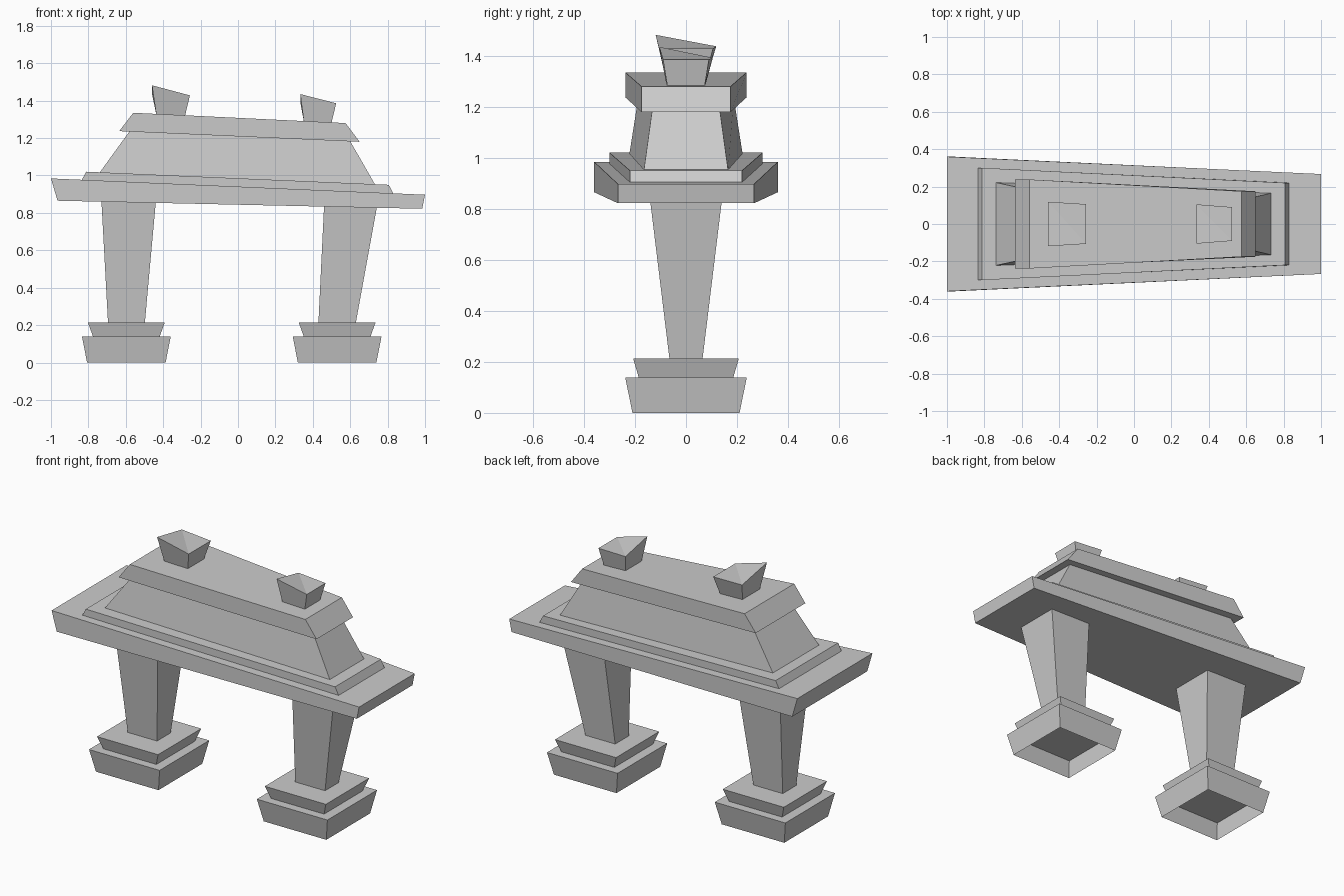
import bpy


def block(name, low, high, lift=0.0, open_bottom=False):
    """Tapered block; low/high = (x_left, x_right, half_y_left, half_y_right, z_left, z_right).
    lift raises the front-left top corner."""
    verts = []
    for xl, xr, yl, yr, zl, zr in (low, high):
        verts += [(xl, -yl, zl), (xr, -yr, zr), (xr, yr, zr), (xl, yl, zl)]
    x, y, z = verts[4]
    verts[4] = (x, y, z + lift)
    faces = [(i, (i + 1) % 4, (i + 1) % 4 + 4, i + 4) for i in range(4)]
    # the lifted top is split so that it stays flat-faced
    faces += [(4, 5, 7), (5, 6, 7)] if lift else [(4, 5, 6, 7)]
    if not open_bottom:
        faces.append((3, 2, 1, 0))
    mesh = bpy.data.meshes.new(name)
    mesh.from_pydata(verts, [], faces)
    obj = bpy.data.objects.new(name, mesh)
    bpy.context.collection.objects.link(obj)
    return obj


# Sloping slab and stepped body
block("slab", (-0.965, 0.985, 0.36, 0.267, 0.865, 0.822),
      (-1.0, 1.0, 0.36, 0.267, 0.984, 0.897))
block("plinth", (-0.835, 0.83, 0.30, 0.22, 0.976, 0.904),
      (-0.812, 0.806, 0.30, 0.22, 1.02, 0.95))
block("body", (-0.74, 0.733, 0.222, 0.165, 1.015, 0.951),
      (-0.58, 0.60, 0.187, 0.133, 1.236, 1.183))
block("cap", (-0.635, 0.65, 0.238, 0.175, 1.237, 1.18),
      (-0.56, 0.575, 0.238, 0.175, 1.335, 1.28))

# Crooked chimneys on the cap
block("left_chimney", (-0.437, -0.283, 0.083, 0.077, 1.327, 1.32),
      (-0.46, -0.257, 0.119, 0.106, 1.437, 1.428), lift=0.045)
block("right_chimney", (0.352, 0.50, 0.077, 0.073, 1.289, 1.282),
      (0.333, 0.525, 0.105, 0.09, 1.392, 1.386), lift=0.043)

# Legs widening upward
block("left_leg", (-0.695, -0.498, 0.065, 0.065, 0.213, 0.213),
      (-0.73, -0.44, 0.142, 0.142, 0.86, 0.854))
block("right_leg", (0.43, 0.63, 0.065, 0.065, 0.213, 0.213),
      (0.46, 0.742, 0.14, 0.14, 0.834, 0.828))

# Stepped feet, hollow underneath
for side, cx in (("left", -0.597), ("right", 0.53)):
    for part, wl, wh, dl, dh, zl, zh in (
            ("foot", 0.21, 0.237, 0.21, 0.238, 0.0, 0.138),
            ("foot_step", 0.178, 0.205, 0.185, 0.207, 0.138, 0.213)):
        block(f"{side}_{part}", (cx - wl, cx + wl, dl, dl, zl, zl),
              (cx - wh, cx + wh, dh, dh, zh, zh), open_bottom=True)
